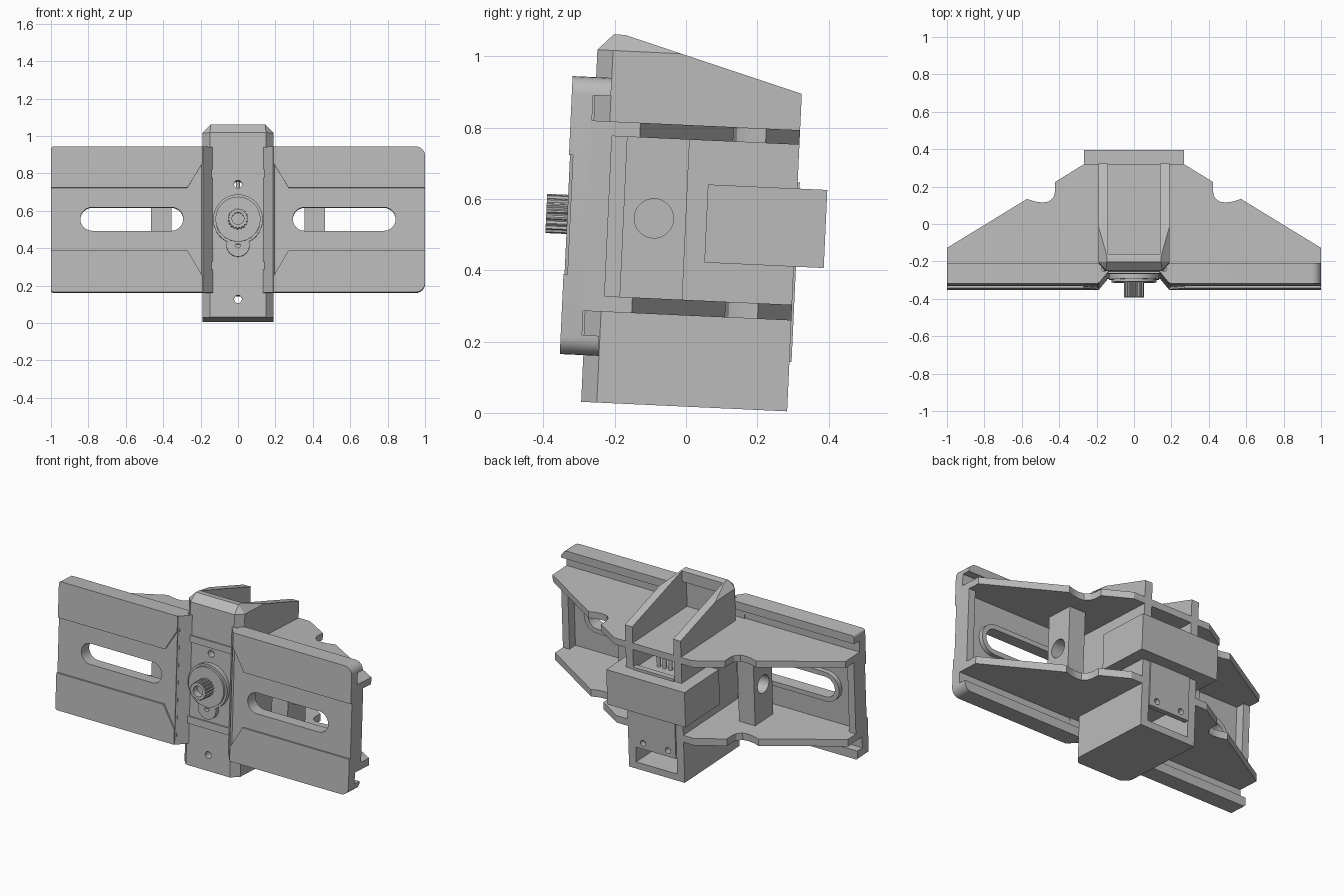
import bpy, bmesh
from math import sin, cos, pi, radians
from mathutils import Matrix, Vector

old = bpy.data.objects.get("Cube")
if old:
    bpy.data.objects.remove(old)

grey = bpy.data.materials.new("light_grey")
grey.use_nodes = True
grey.diffuse_color = (0.5, 0.5, 0.5, 1)
grey.node_tree.nodes["Principled BSDF"].inputs["Base Color"].default_value = (0.5, 0.5, 0.5, 1)

# The whole assembly leans back slightly about its middle
pivot = Vector((0, 0, 0.5))
LEAN = Matrix.Translation(pivot) @ Matrix.Rotation(radians(-2.64), 4, 'X') @ Matrix.Translation(-pivot)
parts = []


def finish(name, bm):
    bmesh.ops.recalc_face_normals(bm, faces=bm.faces)
    bm.transform(LEAN)
    mesh = bpy.data.meshes.new(name)
    bm.to_mesh(mesh)
    bm.free()
    mesh.materials.append(grey)
    ob = bpy.data.objects.new(name, mesh)
    bpy.context.collection.objects.link(ob)
    parts.append(ob)
    return ob


def prism(name, pts, axis, a, b):
    """Extrude a 2D outline along an axis from a to b."""
    place = {'x': lambda p, t: (t, p[0], p[1]),
             'y': lambda p, t: (p[0], t, p[1]),
             'z': lambda p, t: (p[0], p[1], t)}[axis]
    bm = bmesh.new()
    low = [bm.verts.new(place(p, a)) for p in pts]
    high = [bm.verts.new(place(p, b)) for p in pts]
    bm.faces.new(low)
    bm.faces.new(high)
    n = len(pts)
    for i in range(n):
        j = (i + 1) % n
        bm.faces.new((low[i], low[j], high[j], high[i]))
    return finish(name, bm)


def box(name, x, y, z):
    return prism(name, [(x[0], y[0]), (x[1], y[0]), (x[1], y[1]), (x[0], y[1])], 'z', *z)


def arc(cx, cy, r, start, end, n):
    return [(cx + r * cos(start + (end - start) * i / n),
             cy + r * sin(start + (end - start) * i / n)) for i in range(n + 1)]


def circle(cx, cy, r, n=32):
    return arc(cx, cy, r, 0, 2 * pi, n)[:-1]


def stadium(cx, cz, half, r):
    return arc(cx + half, cz, r, -pi / 2, pi / 2, 12) + arc(cx - half, cz, r, pi / 2, 3 * pi / 2, 12)


def cut(ob, *cutters):
    for c in cutters:
        m = ob.modifiers.new("cut", 'BOOLEAN')
        m.operation, m.solver, m.object = 'DIFFERENCE', 'EXACT', c
    bpy.context.view_layer.update()
    ev = ob.evaluated_get(bpy.context.evaluated_depsgraph_get())
    mesh = bpy.data.meshes.new_from_object(ev)
    ob.modifiers.clear()
    ob.data = mesh
    for c in cutters:
        parts.remove(c)
        bpy.data.objects.remove(c)


def mirrored(pts):
    return pts + [(-x, y) for x, y in reversed(pts)]


AXIS = 0.541    # height of the knob and slots
BOTTOM, TOP = 0.149, 0.929

# Hollow central column with chamfered front corners and sloped open top
bm = bmesh.new()
corners = [(0.19, 0.306, 0.018), (0.19, -0.228, 0.018), (0.15, -0.272, 0.018),
           (0.15, -0.272, 1.006), (0.19, -0.228, 1.006), (0.145, -0.228, 1.051),
           (0.145, -0.197, 1.051), (0.19, -0.036, 1.0055), (0.19, 0.306, 0.909)]
for s in (-1, 1):
    for x, y, z in corners:
        bm.verts.new((s * x, y, z))
bmesh.ops.convex_hull(bm, input=bm.verts)
bmesh.ops.dissolve_limit(bm, angle_limit=0.02, verts=bm.verts, edges=bm.edges)
column = finish("central_column", bm)
cut(column,
    box("cavity", (-0.14, 0.14), (-0.225, 0.5), (0.06, 0.98)),
    box("mouth", (-0.14, 0.14), (-0.185, 0.5), (0.9, 1.2)),
    prism("upper_hole", circle(0, 0.73, 0.021), 'y', -0.4, -0.1),
    prism("lower_hole", circle(0, 0.115, 0.021), 'y', -0.4, -0.1))

# Horizontal gusset shelves with scalloped rear edge
shelf = [(0.267, 0.306), (0.422, 0.211), (0.422, 0.16), (0.43, 0.13), (0.455, 0.106),
         (0.49, 0.101), (0.53, 0.106), (0.572, 0.12), (1, -0.142), (1, -0.28)]
for name, z in (("lower_gusset", (0.273, 0.317)), ("upper_gusset", (0.766, 0.807))):
    prism(name, mirrored(shelf), 'z', *z)


def panel(s, x0, z0, z1, r_low, r_high):
    """Wing outline whose outer corners are rounded."""
    pts = [(x0, z0)]
    pts += arc(1 - r_low, z0 + r_low, r_low, -pi / 2, 0, 6) if r_low else [(1, z0)]
    pts += arc(1 - r_high, z1 - r_high, r_high, 0, pi / 2, 6) if r_high else [(1, z1)]
    pts.append((x0, z1))
    return [(s * x, z) for x, z in pts]


for s, side in ((1, "left"), (-1, "right")):
    r = 0.05 if s > 0 else 0.015

    def span(a, b):
        return tuple(sorted((s * a, s * b)))

    def slot():
        return prism("slot", stadium(s * 0.568, AXIS, 0.212, 0.063), 'y', -0.5, -0.2)

    # Slotted wing plate and the raised rim behind its slot
    cut(prism(side + "_wing", panel(s, 0.18, BOTTOM, TOP, r, r), 'y', -0.327, -0.278), slot())
    cut(prism(side + "_slot_rim", stadium(s * 0.568, AXIS, 0.212, 0.092), 'y', -0.285, -0.25), slot())

    # Raised front bands that taper off beside the column
    for name, edge, flare, outer in (("upper", 0.708, 0.84, TOP), ("lower", 0.373, 0.236, BOTTOM)):
        high = outer == TOP
        out = panel(1, 0.19, min(edge, outer), max(edge, outer), 0 if high else r, r if high else 0)
        if high:
            out = [(0.19, flare), (0.27, edge)] + out[1:]
        else:
            out = out[:-1] + [(0.27, edge), (0.19, flare)]
        prism(side + "_" + name + "_band", [(s * x, z) for x, z in out], 'y', -0.338, -0.32)

    # Rear lips along the top and bottom edges
    prism(side + "_upper_lip", panel(s, 0.17, 0.878, TOP, 0, r), 'y', -0.285, -0.228)
    prism(side + "_lower_lip", panel(s, 0.17, BOTTOM, 0.205, r, 0), 'y', -0.285, -0.23)

    # Bevel joining the wing to the column face
    bevel = [(0.135, -0.272), (0.187, -0.335), (0.195, -0.327), (0.22, -0.272)]
    prism(side + "_inner_bevel", [(s * x, y) for x, y in bevel], 'z', BOTTOM, TOP)

    # End rib and drilled post between the shelves
    box(side + "_end_rib", span(0.955, 1), (-0.285, -0.22), (0.31, 0.77))
    post = box(side + "_post", span(0.355, 0.465), (-0.178, -0.002), (0.3, 0.78))
    cut(post, prism("bore", circle(-0.092, AXIS, 0.055), 'x', *span(0.3, 0.5)))

# Rear motor housing with its mounting flange and pins
box("motor_housing", (-0.267, 0.267), (0.055, 0.39), (0.424, 0.643))
flange = box("motor_flange", (-0.138, 0.138), (0.28, 0.312), (0.157, 0.66))
cut(flange, *[prism("screw_hole", circle(x, 0.195, 0.018, 16), 'y', 0.2, 0.4) for x in (-0.085, 0.085)])
for i in (-1, 0, 1):
    prism("terminal_pin", circle(i * 0.04, 0.2, 0.012, 12), 'z', 0.64, 0.767)

# Round front boss with a lobe, raised step and knurled knob
prism("boss_disc", circle(0, AXIS, 0.133, 48), 'y', -0.30, -0.26)
prism("boss_step", circle(0, AXIS, 0.12, 48), 'y', -0.314, -0.29)
lobe = prism("boss_lobe", stadium(0, 0.403, 0, 0.062), 'y', -0.30, -0.26)
cut(lobe, prism("lobe_hole", circle(0, 0.403, 0.015, 16), 'y', -0.4, -0.275))
teeth = [(sin(i * pi / 36) * k, AXIS + cos(i * pi / 36) * k)
         for i in range(72) for k in [0.055 if i % 4 < 2 else 0.049]]
knob = prism("knurled_knob", teeth, 'y', -0.394, -0.30)
cut(knob, prism("socket", circle(0, AXIS, 0.032, 24), 'y', -0.45, -0.35))
prism("drive_shaft", circle(0, AXIS, 0.04, 24), 'y', -0.28, 0.06)

# Smooth only the rounded surfaces
for ob in bpy.context.selected_objects:
    ob.select_set(False)
for ob in parts:
    ob.select_set(True)
bpy.context.view_layer.objects.active = parts[0]
bpy.ops.object.shade_smooth_by_angle(angle=radians(25))
